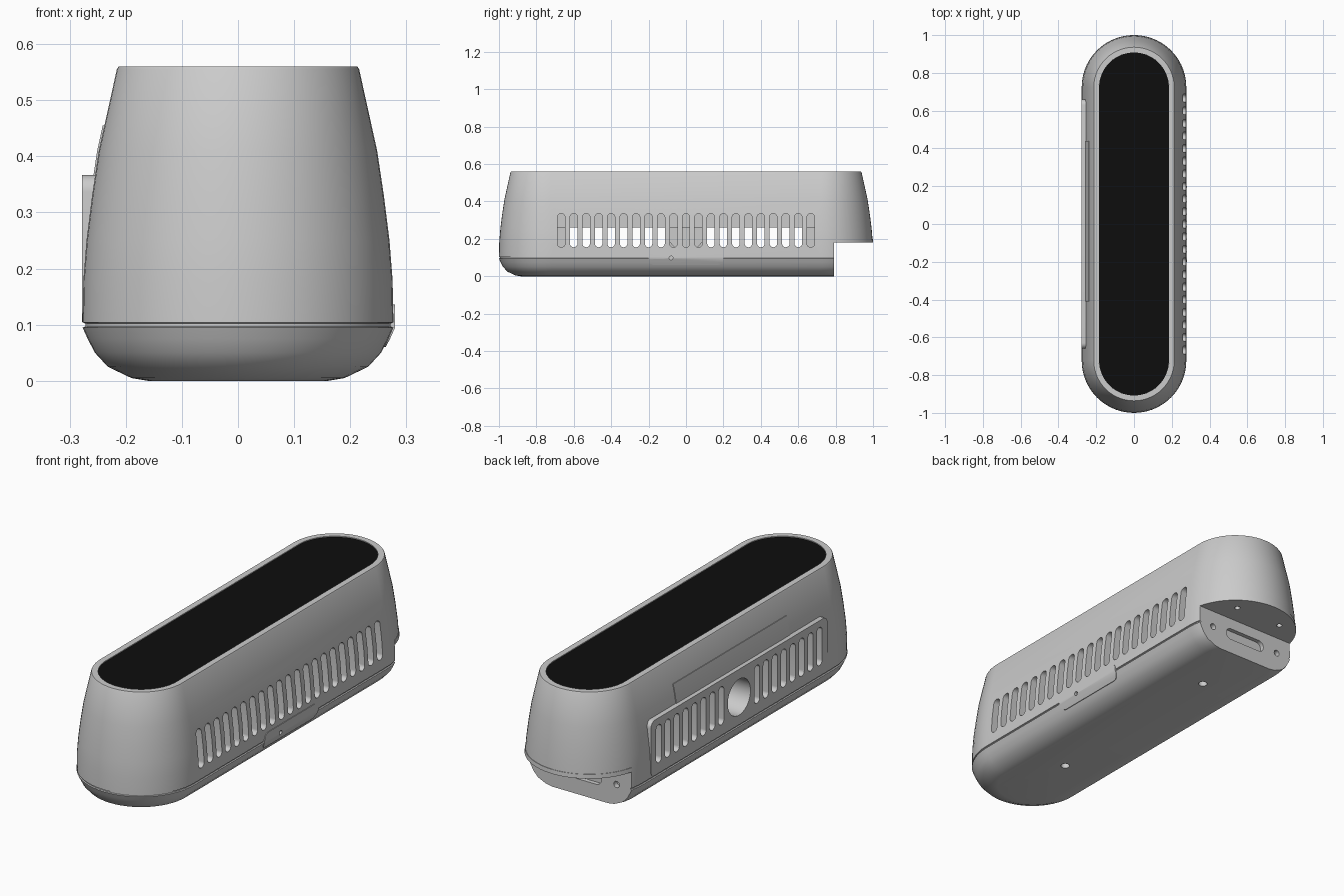
import bpy, bmesh, math
from mathutils import Vector

if "Cube" in bpy.data.objects:
    bpy.data.objects.remove(bpy.data.objects["Cube"], do_unlink=True)


def material(name, rgb):
    m = bpy.data.materials.new(name)
    m.use_nodes = True
    m.diffuse_color = (*rgb, 1)
    bsdf = m.node_tree.nodes["Principled BSDF"]
    bsdf.inputs["Base Color"].default_value = (*rgb, 1)
    bsdf.inputs["Roughness"].default_value = 0.6
    return m


GREY = material("light grey plastic", (0.6, 0.6, 0.6))
BLACK = material("black", (0.004, 0.004, 0.004))

STRAIGHT = 0.723  # half length of the straight sides
# (height, half width) of the body
PROFILE = [(0, .16), (.005, .19), (.025, .232), (.05, .255), (.075, .268), (.095, .277),
           (.097, .272), (.102, .272), (.104, .277), (.18, .2755), (.25, .27), (.33, .26),
           (.41, .248), (.555, .216), (.56, .213)]


def stadium(r, half, n=28):
    """Outline with two round ends, long along its second axis."""
    pts = []
    for sign, start in ((1, 0), (-1, math.pi)):
        for i in range(n + 1):
            a = start + math.pi * i / n
            pts.append((r * math.cos(a), sign * half + r * math.sin(a)))
    return pts


def rounded_rect(cu, cv, w, h, r, n=8):
    pts = []
    for k, (su, sv) in enumerate(((1, 1), (-1, 1), (-1, -1), (1, -1))):
        for i in range(n + 1):
            a = math.pi / 2 * (k + i / n)
            pts.append((cu + su * (w / 2 - r) + r * math.cos(a),
                        cv + sv * (h / 2 - r) + r * math.sin(a)))
    return pts


def circle(cu, cv, r, n=32):
    return [(cu + r * math.cos(2 * math.pi * i / n), cv + r * math.sin(2 * math.pi * i / n))
            for i in range(n)]


def loft(bm, rings):
    """Closed solid through a list of equal-sized rings."""
    vs = [[bm.verts.new(p) for p in ring] for ring in rings]
    n = len(vs[0])
    for a, b in zip(vs, vs[1:]):
        for i in range(n):
            j = (i + 1) % n
            bm.faces.new((a[i], a[j], b[j], b[i]))
    bm.faces.new(vs[0][::-1])
    bm.faces.new(vs[-1])


def place(axis, t, u, v):
    return Vector({"x": (t, u, v), "y": (u, t, v), "z": (u, v, t)}[axis])


def finish(name, bm, mat=GREY):
    bmesh.ops.remove_doubles(bm, verts=bm.verts, dist=1e-6)
    bmesh.ops.recalc_face_normals(bm, faces=bm.faces)
    me = bpy.data.meshes.new(name)
    bm.to_mesh(me)
    bm.free()
    me.materials.append(mat)
    ob = bpy.data.objects.new(name, me)
    bpy.context.scene.collection.objects.link(ob)
    return ob


def prisms(name, items, mat=GREY):
    """Object of several prisms, each (axis, outline, low, high)."""
    bm = bmesh.new()
    for axis, outline, lo, hi in items:
        loft(bm, [[place(axis, t, u, v) for u, v in outline] for t in (lo, hi)])
    return finish(name, bm, mat)


def box(x0, x1, y0, y1, z0, z1):
    return ("z", [(x0, y0), (x1, y0), (x1, y1), (x0, y1)], z0, z1)


def hull(name, grow=0.0):
    bm = bmesh.new()
    prof = [p for p in PROFILE if not (grow and .096 < p[0] < .103)]
    loft(bm, [[Vector((x, y, z)) for x, y in stadium(w + grow, STRAIGHT)] for z, w in prof])
    return finish(name, bm)


def boolean(ob, items, op="DIFFERENCE"):
    cutter = prisms("cutter", items)
    cutter.hide_render = True
    mod = ob.modifiers.new("cut", "BOOLEAN")
    mod.operation, mod.solver, mod.object = op, "EXACT", cutter
    bpy.context.view_layer.objects.active = ob
    bpy.ops.object.modifier_apply(modifier=mod.name)
    me = cutter.data
    bpy.data.objects.remove(cutter, do_unlink=True)
    bpy.data.meshes.remove(me)


# Ventilation slots: 21 on the left side, two groups of 8 on the right side
PITCH = 0.0667


def slot(y, x0, x1):
    return ("x", rounded_rect(y, .245, .04, .18, .0199), x0, x1)


left_slots = [slot(i * PITCH, .225, .32) for i in range(-10, 11)]
right_slots = [slot(s * i * PITCH, -.32, -.225) for i in range(2, 10) for s in (-1, 1)]
port_hole = ("x", circle(0, .235, .085, 48), -.32, -.14)
label_hole = ("x", circle(-.08, .098, .01, 16), .25, .32)
notch = box(-.4, .4, .79, 1.2, -.1, .18)

# Main body with inner hollow and rear notch
body = hull("body")
boolean(body, [box(-.232, .232, -.75, .75, .05, .26)])
boolean(body, [notch])
boolean(body, left_slots)
boolean(body, right_slots)
boolean(body, [port_hole, label_hole])
boolean(body, [("z", stadium(.185, STRAIGHT), .55, .6)])
# Screw holes underneath, in the notch ceiling and in the notch wall
boolean(body, [("z", circle(0, s * .49, .02, 24), -.02, .035) for s in (-1, 1)])
boolean(body, [("z", circle(s * .125, .885, .013, 20), .15, .22) for s in (-1, 1)])
boolean(body, [("y", circle(s * .19, .1, .015, 20), .765, .82) for s in (-1, 1)]
        + [("y", rounded_rect(0, .1, .22, .055, .027), .77, .82)])

# Black top surface
top_panel = prisms("top_panel", [("z", stadium(.1849, STRAIGHT), .545, .556)], BLACK)

# Raised vent panel on the right side
vent_panel = prisms("vent_panel", [("x", rounded_rect(0, .236, 1.32, .262, .03), -.278, -.25)])
boolean(vent_panel, right_slots)
boolean(vent_panel, [port_hole])

# Closed sleeve behind the round port
port_sleeve = prisms("port_sleeve", [("x", circle(0, .235, .1, 48), -.256, -.12)])
boolean(port_sleeve, [port_hole])


# Thin plates that follow the body surface
def patch(name, grow, item):
    ob = hull(name, grow)
    boolean(ob, [item], "INTERSECT")
    return ob


label_plate = patch("label_plate", .003, ("x", rounded_rect(0, .098, .4, .076, .03), .235, .4))
boolean(label_plate, [label_hole])
upper_plate = patch("upper_plate", .003, box(-.4, -.225, -.41, .44, .36, .455))
rear_lip = patch("rear_lip", .002, box(-.4, .4, .79, 1.2, .18, .2))
boolean(rear_lip, [("z", circle(s * .125, .885, .013, 20), .15, .22) for s in (-1, 1)])

# Smooth shading with sharp edges kept
bpy.ops.object.select_all(action="DESELECT")
for ob in (body, top_panel, vent_panel, port_sleeve, label_plate, upper_plate, rear_lip):
    ob.select_set(True)
bpy.context.view_layer.objects.active = body
bpy.ops.object.shade_smooth_by_angle(angle=math.radians(30))
